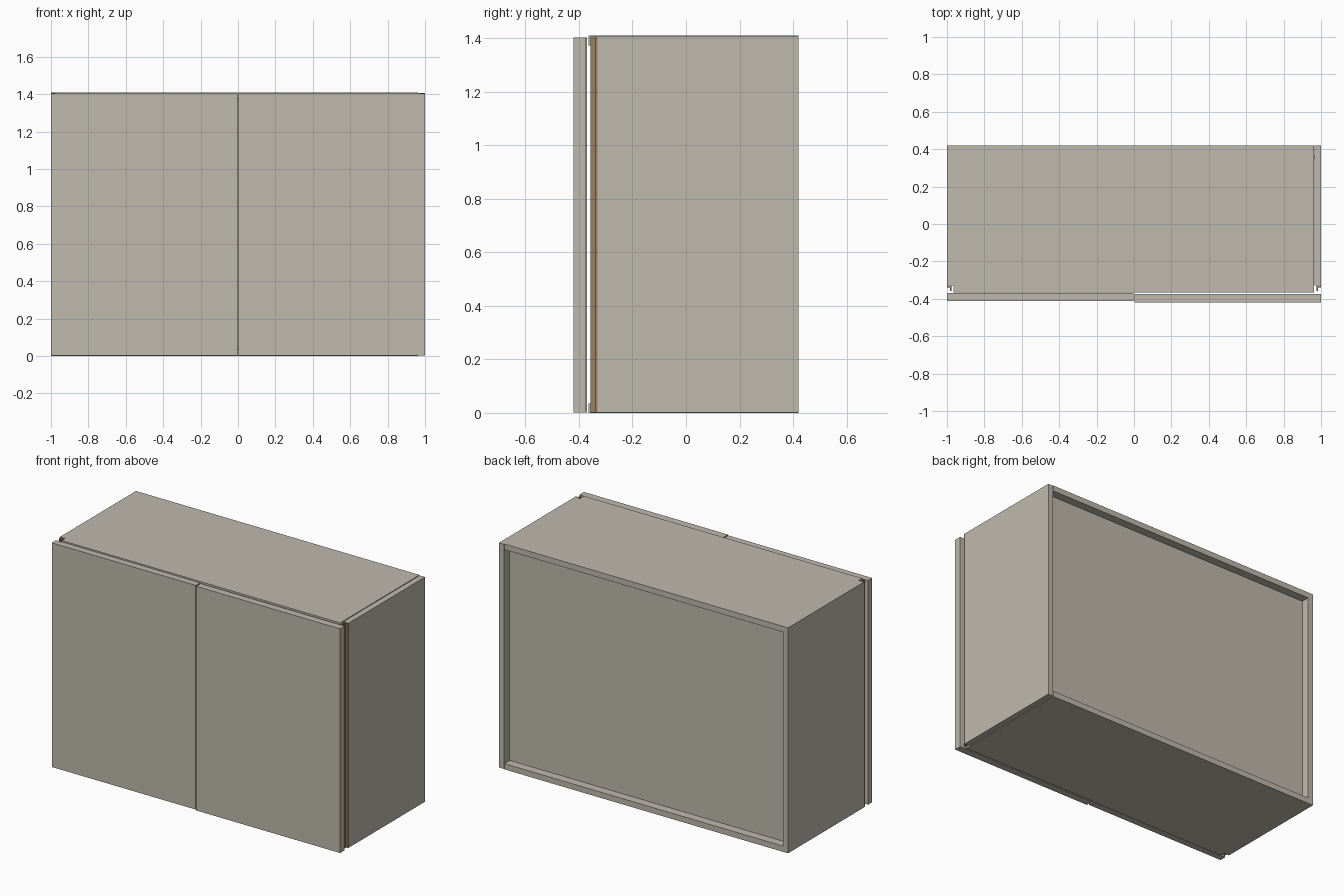
import bpy, bmesh

if "Cube" in bpy.data.objects:
    bpy.data.objects.remove(bpy.data.objects["Cube"])


def material(name, rgb):
    m = bpy.data.materials.new(name)
    m.diffuse_color = (*rgb, 1)
    m.use_nodes = True
    m.node_tree.nodes["Principled BSDF"].inputs["Base Color"].default_value = m.diffuse_color
    return m


board = material("warm grey board", (0.52, 0.49, 0.42))
brown = material("brown trim", (0.31, 0.215, 0.115))

W, D, H = 1.0, 0.42, 1.41      # half width, half depth, height
T = 0.036                      # board thickness
FRONT = -0.365                 # front of the carcass
NOTCH = -0.33                  # back of the corner notches


def prism(name, outline, z0, z1, mat):
    """Extrude an xy outline from z0 to z1."""
    bm = bmesh.new()
    face = bm.faces.new([bm.verts.new((x, y, z0)) for x, y in outline])
    ext = bmesh.ops.extrude_face_region(bm, geom=[face])
    for v in ext["geom"]:
        if isinstance(v, bmesh.types.BMVert):
            v.co.z = z1
    bmesh.ops.recalc_face_normals(bm, faces=bm.faces)
    mesh = bpy.data.meshes.new(name)
    bm.to_mesh(mesh)
    bm.free()
    mesh.materials.append(mat)
    ob = bpy.data.objects.new(name, mesh)
    bpy.context.collection.objects.link(ob)
    return ob


def box(name, x0, x1, y0, y1, z0, z1, mat=board):
    return prism(name, [(x0, y0), (x1, y0), (x1, y1), (x0, y1)], z0, z1, mat)


# Top and bottom boards, notched at the front corners; the right side runs past them
R = W - T - 0.002
plan = [(-W + T, FRONT), (R, FRONT), (R, D), (-W, D), (-W, NOTCH), (-W + T, NOTCH)]
prism("bottom_board", plan, 0, T, board)
prism("top_board", plan, H - T, H, board)

# Side boards and recessed back panel
box("left_side", -W, -W + T, NOTCH, D, T, H - T)
box("right_side", W - T, W, NOTCH, D, 0.002, H - 0.003)
box("back_panel", -W + T, W - T, 0.35, 0.367, T, H - T)

# Brown angle trims standing in the corner notches
for side, s in (("left", -1), ("right", 1)):
    angle = [(s * x, y) for x, y in (
        (W, NOTCH), (W, NOTCH - 0.009), (0.984, NOTCH - 0.009),
        (0.984, -0.357), (0.975, -0.357), (0.975, NOTCH))]
    prism(side + "_corner_trim", angle, 0.002, H - 0.003, brown)

# Two doors, the right one standing slightly further forward
box("left_door", -W, -0.004, -0.412, -0.370, 0.002, 1.404)
box("right_door", 0.004, W, -0.42, -0.375, 0.002, 1.404)
